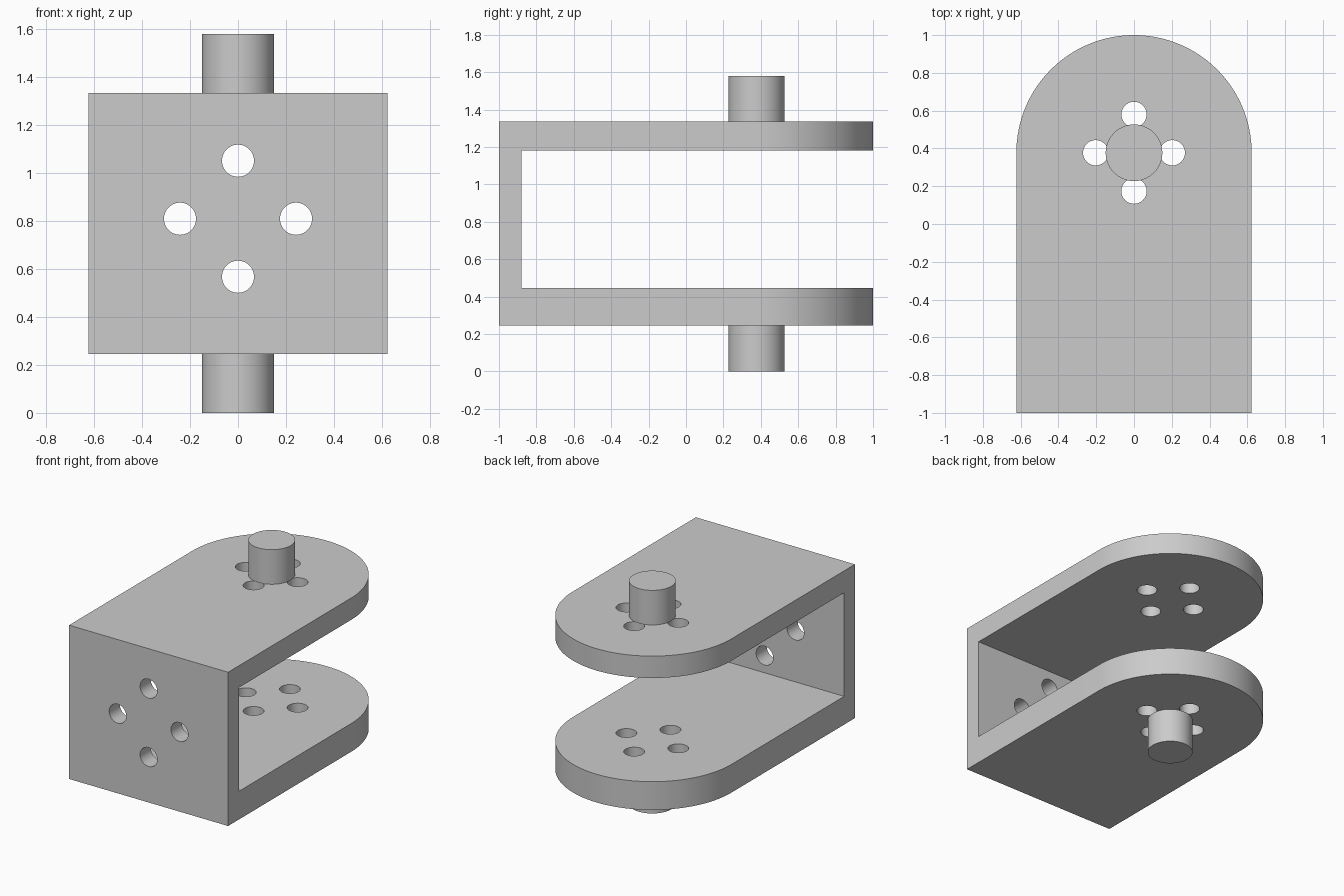
import bpy, bmesh
from math import pi, cos, sin, radians
from mathutils import Matrix

cube = bpy.data.objects.get("Cube")
if cube:
    bpy.data.objects.remove(cube, do_unlink=True)

HALF_W = 0.623                 # half width and radius of the rounded ends
PIVOT_Y = 1 - HALF_W           # centre of the rounded ends and pins
BOTTOM, TOP = 0.246, 1.335     # outer faces of the two arms
INNER_BOTTOM, INNER_TOP = 0.446, 1.18
WALL_Y = -0.88
HEIGHT = 1.58
PIN_R, HOLE_R = 0.15, 0.067

grey = bpy.data.materials.new("plain grey")
grey.use_nodes = True
colour = (0.6, 0.6, 0.6, 1)
grey.diffuse_color = colour
grey.node_tree.nodes["Principled BSDF"].inputs["Base Color"].default_value = colour


def make_object(name, bm):
    bmesh.ops.recalc_face_normals(bm, faces=bm.faces)
    mesh = bpy.data.meshes.new(name)
    bm.to_mesh(mesh)
    bm.free()
    mesh.materials.append(grey)
    obj = bpy.data.objects.new(name, mesh)
    bpy.context.collection.objects.link(obj)
    return obj


def select_only(obj):
    bpy.ops.object.select_all(action='DESELECT')
    obj.select_set(True)
    bpy.context.view_layer.objects.active = obj


def add_cylinder(bm, matrix, radius, depth, segments=48):
    bmesh.ops.create_cone(bm, cap_ends=True, segments=segments, radius1=radius,
                          radius2=radius, depth=depth, matrix=matrix)


def cross(radius):
    return [(radius * cos(k * pi / 2), radius * sin(k * pi / 2)) for k in range(4)]


# Bracket: rounded outline extruded to full height
bm = bmesh.new()
arc = [(HALF_W * cos(pi * i / 64), PIVOT_Y + HALF_W * sin(pi * i / 64)) for i in range(65)]
outline = [(-HALF_W, -1), (HALF_W, -1)] + arc
face = bm.faces.new([bm.verts.new((x, y, BOTTOM)) for x, y in outline])
extruded = bmesh.ops.extrude_face_region(bm, geom=[face])["geom"]
bmesh.ops.translate(bm, vec=(0, 0, TOP - BOTTOM),
                    verts=[v for v in extruded if isinstance(v, bmesh.types.BMVert)])
bracket = make_object("bracket", bm)

# Cutter for the open space between the arms
bm = bmesh.new()
far_y = 1.5
bmesh.ops.create_cube(bm, size=1, matrix=(
    Matrix.Translation((0, (WALL_Y + far_y) / 2, (INNER_BOTTOM + INNER_TOP) / 2))
    @ Matrix.Diagonal((2, far_y - WALL_Y, INNER_TOP - INNER_BOTTOM, 1))))
gap_cutter = make_object("gap_cutter", bm)

# Cutter for the screw holes in both arms and in the front wall
bm = bmesh.new()
for x, y in cross(0.203):
    add_cylinder(bm, Matrix.Translation((x, PIVOT_Y + y, HEIGHT / 2)), HOLE_R, 2)
for x, z in cross(0.242):
    add_cylinder(bm, Matrix.Translation((x, -1, 0.81 + z)) @ Matrix.Rotation(radians(90), 4, 'X'),
                 HOLE_R, 0.6)
hole_cutter = make_object("hole_cutter", bm)

select_only(bracket)
for cutter in (gap_cutter, hole_cutter):
    cutter.hide_render = True
    cut = bracket.modifiers.new(cutter.name, 'BOOLEAN')
    cut.operation = 'DIFFERENCE'
    cut.solver = 'EXACT'
    cut.object = cutter
    bpy.ops.object.modifier_apply(modifier=cut.name)
    bpy.data.objects.remove(cutter, do_unlink=True)

# Pivot pins standing on the outer faces of the arms
parts = [bracket]
for name, low, high in (("lower_pin", 0, BOTTOM), ("upper_pin", TOP, HEIGHT)):
    bm = bmesh.new()
    add_cylinder(bm, Matrix.Translation((0, PIVOT_Y, (low + high) / 2)), PIN_R, high - low, 64)
    parts.append(make_object(name, bm))

for part in parts:
    select_only(part)
    bpy.ops.object.shade_smooth_by_angle(angle=radians(30))
